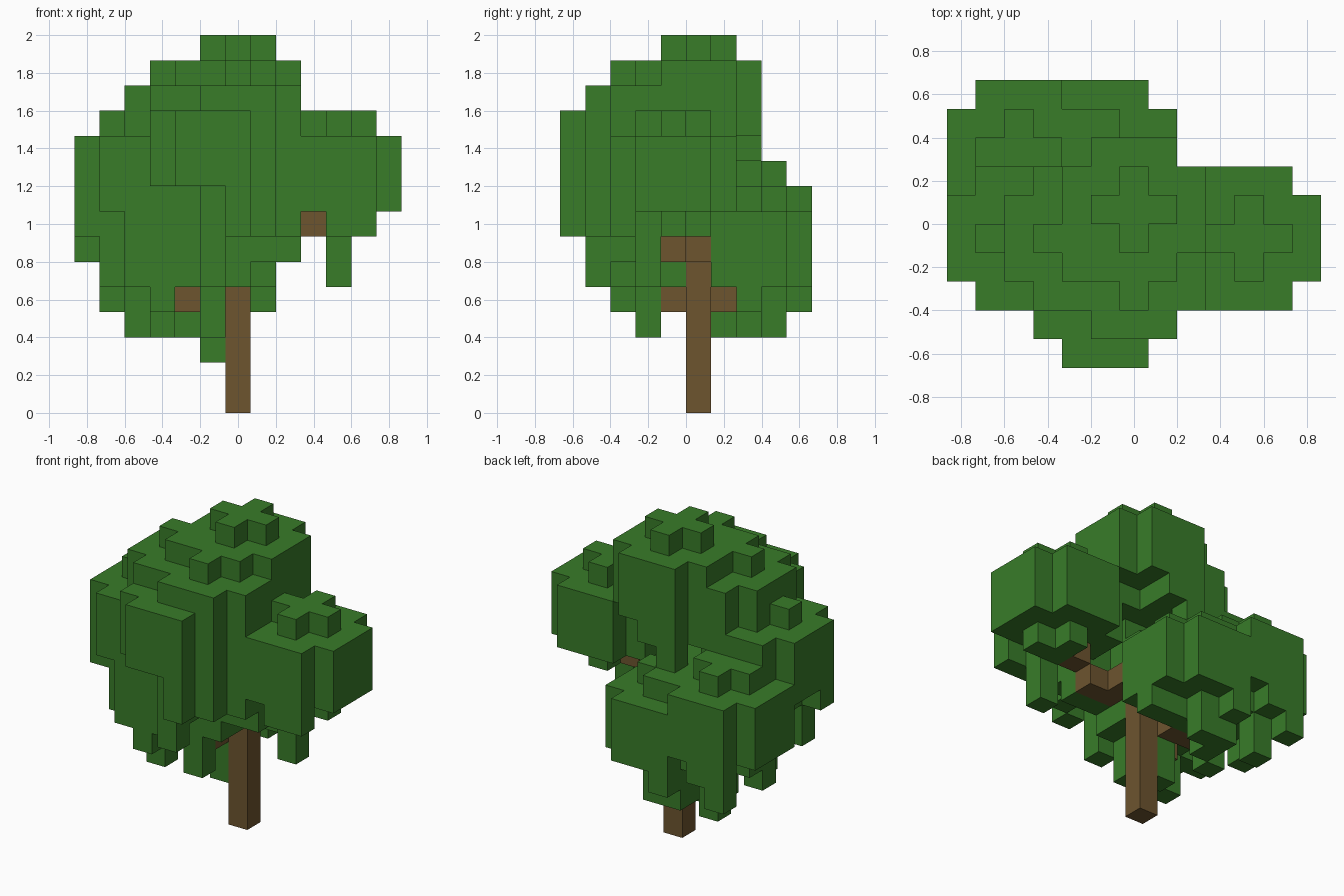
import bpy, bmesh
from mathutils import Vector

cube = bpy.data.objects.get("Cube")
if cube:
    bpy.data.objects.remove(cube, do_unlink=True)

U = 2 / 15  # edge of one block
ORIGIN = Vector((-6.5, -5, 0))


def material(name, rgb):
    m = bpy.data.materials.new(name)
    m.use_nodes = True
    m.diffuse_color = (*rgb, 1)
    bsdf = m.node_tree.nodes["Principled BSDF"]
    bsdf.inputs["Base Color"].default_value = (*rgb, 1)
    bsdf.inputs["Roughness"].default_value = 0.9
    return m


leaf = material("leaf green", (0.040, 0.200, 0.022))
bark = material("bark brown", (0.153, 0.089, 0.028))


def plus(x, y, z):
    return {(x, y, z), (x + 1, y, z), (x - 1, y, z), (x, y + 1, z), (x, y - 1, z)}


def disc(x, y, z):
    return {(x + a, y + b, z) for a in range(-2, 3) for b in range(-2, 3)
            if abs(a) + abs(b) < 4}


def clump(x, y, z, hanging):
    """Three wide layers from z up, a small cross above and below, hanging tips."""
    cells = plus(x, y, z - 1) | plus(x, y, z + 3)
    for layer in range(3):
        cells |= disc(x, y, z + layer)
    for hx, hy, length in hanging:
        cells |= {(hx, hy, z - 1 - d) for d in range(length)}
    return cells


# Wood: trunk and branches
parts = {
    "trunk": ({(6, 5, z) for z in range(7)}, bark),
    "side_branch": ({(7, 5, 6), (7, 4, 6), (8, 4, 6), (9, 4, 7)}, bark),
    "front_branch": ({(5, 4, 4), (4, 4, 4)}, bark),
    "back_branch": ({(5, 6, 4), (4, 6, 4)}, bark),
}

# Foliage: centre, lowest wide layer, hanging tips
clumps = {
    "crown_top": (6, 5, 11, [(6, 7, 1), (5, 7, 2)]),
    "crown_front": (6, 3, 10, [(7, 1, 3), (8, 2, 3), (7, 3, 4)]),
    "crown_right": (4, 4, 10, []),
    "front_foliage": (5, 2, 9, [(6, 0, 2), (5, 1, 4)]),
    "lower_front_foliage": (4, 4, 6, [
        (3, 2, 2), (3, 3, 3), (5, 3, 3), (4, 2, 1), (2, 3, 1),
        (6, 3, 1), (6, 4, 1)]),
    "right_foliage": (2, 4, 8, [(0, 3, 1), (1, 3, 3), (2, 2, 3)]),
    "left_foliage": (10, 4, 8, [(10, 2, 1), (11, 2, 1), (10, 3, 3), (8, 3, 2)]),
    "back_right_foliage": (2, 7, 6, [(1, 9, 2), (2, 9, 1), (1, 6, 2), (2, 8, 3)]),
    "back_foliage": (5, 7, 5, [
        (4, 9, 1), (7, 7, 1), (4, 8, 2), (4, 7, 2),
        (3, 6, 2), (5, 8, 2), (5, 5, 3)]),
}
taken = set().union(*(cells for cells, _ in parts.values()))
for name, args in clumps.items():
    cells = clump(*args) - taken
    taken |= cells
    parts[name] = (cells, leaf)


def build(name, cells, mat):
    """Make the outer skin of a set of blocks."""
    bm = bmesh.new()
    for cell in sorted(cells):
        for axis in range(3):
            for sign in (-1, 1):
                n = Vector((0, 0, 0))
                n[axis] = sign
                if tuple(int(c + d) for c, d in zip(cell, n)) in taken:
                    continue
                u = Vector((0, 0, 0))
                u[(axis + 1) % 3] = 0.5
                v = n.cross(u)
                mid = Vector(cell) + Vector((0.5, 0.5, 0.5)) + n / 2 + ORIGIN
                corners = (-u - v, u - v, u + v, v - u)
                bm.faces.new([bm.verts.new((mid + c) * U) for c in corners])
    bmesh.ops.remove_doubles(bm, verts=bm.verts[:], dist=0.001)
    mesh = bpy.data.meshes.new(name)
    bm.to_mesh(mesh)
    bm.free()
    mesh.materials.append(mat)
    bpy.context.collection.objects.link(bpy.data.objects.new(name, mesh))


for name, (cells, mat) in parts.items():
    build(name, cells, mat)
